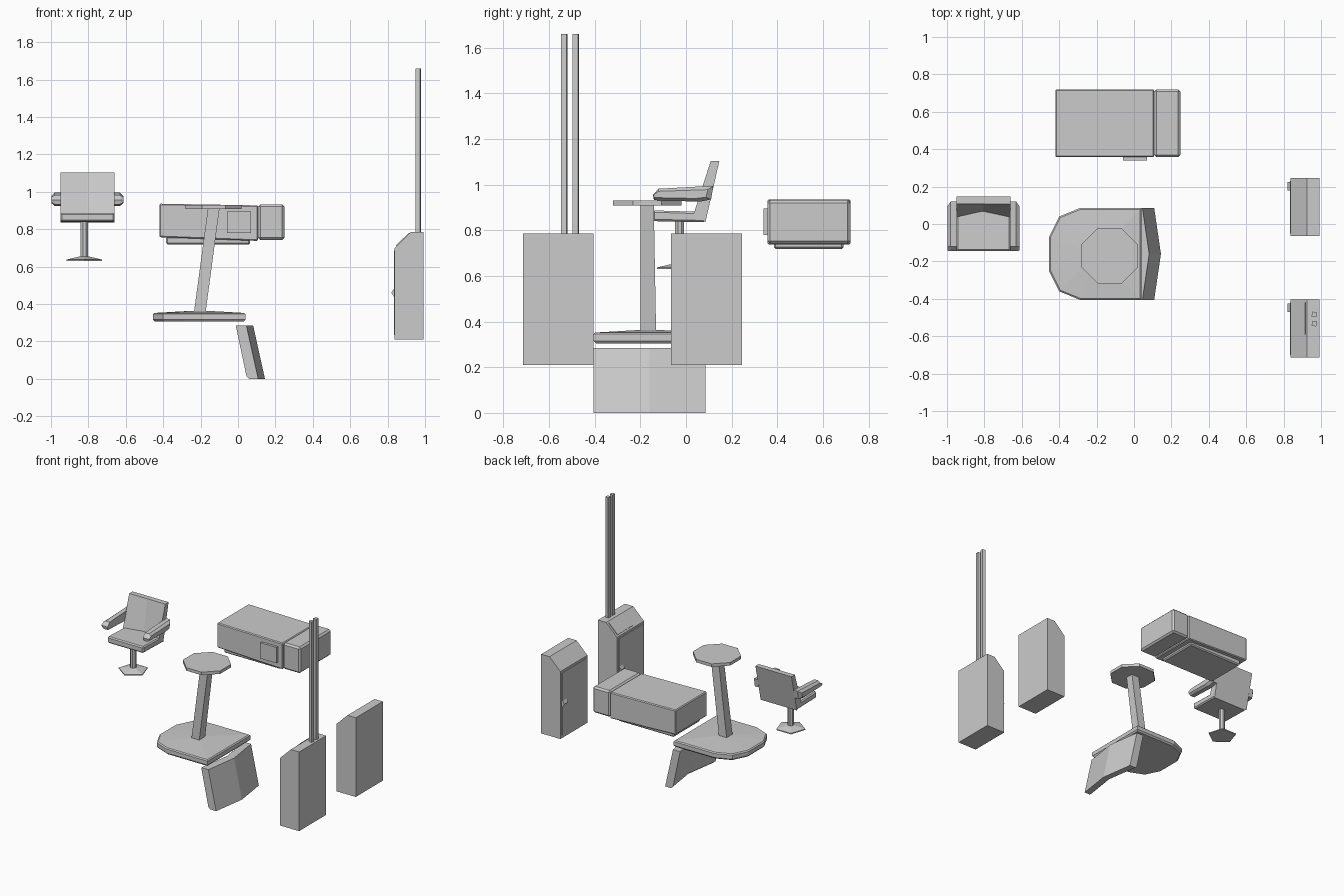
import bpy, bmesh, math
from mathutils import Vector

cube = bpy.data.objects.get("Cube")
if cube:
    bpy.data.objects.remove(cube, do_unlink=True)

grey = bpy.data.materials.new("plain grey")
grey.use_nodes = True
grey.diffuse_color = (0.6, 0.6, 0.6, 1)
grey.node_tree.nodes["Principled BSDF"].inputs["Base Color"].default_value = (0.6, 0.6, 0.6, 1)


def loft(name, rings, bevel=0):
    """Skin a row of matching point rings and cap both ends."""
    bm = bmesh.new()
    rows = [[bm.verts.new(p) for p in ring] for ring in rings]
    for a, b in zip(rows, rows[1:]):
        for i in range(len(a)):
            j = (i + 1) % len(a)
            bm.faces.new((a[i], a[j], b[j], b[i]))
    bm.faces.new(rows[0][::-1])
    bm.faces.new(rows[-1])
    bmesh.ops.recalc_face_normals(bm, faces=bm.faces)
    mesh = bpy.data.meshes.new(name)
    bm.to_mesh(mesh)
    bm.free()
    mesh.materials.append(grey)
    obj = bpy.data.objects.new(name, mesh)
    bpy.context.collection.objects.link(obj)
    if bevel:
        mod = obj.modifiers.new("edge", "BEVEL")
        mod.width, mod.segments = bevel, 1
    return obj


def xz(outline, y, dx=0):
    return [(x + dx, y, z) for x, z in outline]


def yz(outline, x):
    return [(x, y, z) for y, z in outline]


def box(name, x0, x1, y0, y1, z0, z1, bevel=0):
    outline = [(x0, z0), (x1, z0), (x1, z1), (x0, z1)]
    return loft(name, [xz(outline, y0), xz(outline, y1)], bevel)


def ngon(cx, cy, z, r, n, turn=0):
    angles = [turn + math.tau * i / n for i in range(n)]
    return [(cx + r * math.cos(a), cy + r * math.sin(a), z) for a in angles]


# Two cabinets with sloped tops, a door and a handle
cabinet = [(0.838, 0.21), (0.992, 0.21), (0.992, 0.785), (0.925, 0.785), (0.838, 0.70)]
handle = [(0.836, 0.435), (0.836, 0.485), (0.82, 0.46)]
for label, y0 in (("front", -0.715), ("rear", -0.065)):
    y1 = y0 + 0.31
    loft(label + "_cabinet", [xz(cabinet, y0), xz(cabinet, y1)])
    box(label + "_cabinet_door", 0.833, 0.84, y0 + 0.015, y1 - 0.015, 0.235, 0.685)
    loft(label + "_cabinet_handle", [xz(handle, y1 - 0.065), xz(handle, y1 - 0.02)])

# Sloped screen and twin poles on the front cabinet
screen = [(0.85, 0.705), (0.919, 0.772), (0.914, 0.781), (0.844, 0.713)]
loft("cabinet_screen", [xz(screen, -0.59), xz(screen, -0.42)])
for label, y in (("front", -0.533), ("rear", -0.483)):
    loft(label + "_pole", [ngon(0.964, y, z, 0.018, 4, 0.6) for z in (0.78, 1.66)])

# Console: long body, end block, underside plate and front plate
body = [(-0.42, 0.757), (0.108, 0.737), (0.108, 0.927), (-0.42, 0.936)]
loft("console_body", [xz(body, 0.357), xz(body, 0.72)], 0.006)
box("console_end_block", 0.108, 0.248, 0.357, 0.72, 0.742, 0.932, 0.012)
box("console_underplate", -0.385, 0.065, 0.385, 0.69, 0.718, 0.76, 0.008)
box("console_front_plate", -0.06, 0.07, 0.34, 0.36, 0.78, 0.895)

# Pedestal table: eight-sided top, leaning post, broad rounded base
loft("table_top", [ngon(-0.13, -0.17, z, 0.162, 8, math.pi / 8) for z in (0.908, 0.93)])
post = [(-0.031, -0.034), (0.031, -0.034), (0.031, 0.034), (-0.031, 0.034)]
loft("table_post", [[(-0.205 + x, -0.165 + y, 0.35) for x, y in post],
                    [(-0.13 + x, -0.17 + y * 0.85, 0.91) for x, y in post]])
half = [(0.04, 0.245), (-0.29, 0.245), (-0.40, 0.2), (-0.455, 0.09)]
plan = half + [(x, -y) for x, y in half[::-1]]


def base_ring(s, z):
    return [(-0.205 + (x + 0.205) * s, -0.16 + y * s, z) for x, y in plan]


loft("table_base", [base_ring(*r) for r in
                    ((0.96, 0.305), (1, 0.316), (1, 0.345), (0.97, 0.352), (0.2, 0.363))])

# Leaning panel, folded along its middle
panel = [(-0.012, 0.285), (0.045, 0.285), (0.108, 0), (0.06, 0), (0.045, 0.015)]
loft("leaning_panel", [xz(panel, -0.405), xz(panel, -0.16, 0.036), xz(panel, 0.085)])

# Chair: seat, reclined back, two arms, stem and five-sided foot
mid = -0.805
seat = [(-0.145, 0.84), (0.085, 0.835), (0.085, 0.88), (-0.145, 0.887)]
loft("chair_seat", [yz(seat, mid - 0.145), yz(seat, mid + 0.145)], 0.008)
back_side = [(0.035, 0.875), (0.085, 0.835), (0.146, 1.103), (0.108, 1.103)]
back_mid = [(0.065, 0.865)] + back_side[1:]
loft("chair_back", [yz(back_side, mid - 0.145), yz(back_mid, mid), yz(back_side, mid + 0.145)])
arm = [(-0.145, 0.955), (-0.12, 0.982), (0.12, 0.995), (0.11, 0.935), (0.06, 0.925), (-0.14, 0.932)]
outer = [(y * 0.9 - 0.012, 0.957 + (z - 0.957) * 0.55) for y, z in arm]
for label, s in (("right", -1), ("left", 1)):
    loft(label + "_chair_arm", [yz(arm, mid + s * 0.142), yz(arm, mid + s * 0.175),
                                yz(outer, mid + s * 0.192)])
loft("chair_stem", [ngon(-0.822, -0.028, z, 0.021, 8, math.pi / 8) for z in (0.64, 0.845)])
loft("chair_foot", [ngon(-0.822, -0.028, z, r, 5, -math.pi / 2)
                    for z, r in ((0.63, 0.1), (0.637, 0.1), (0.655, 0.022))])
